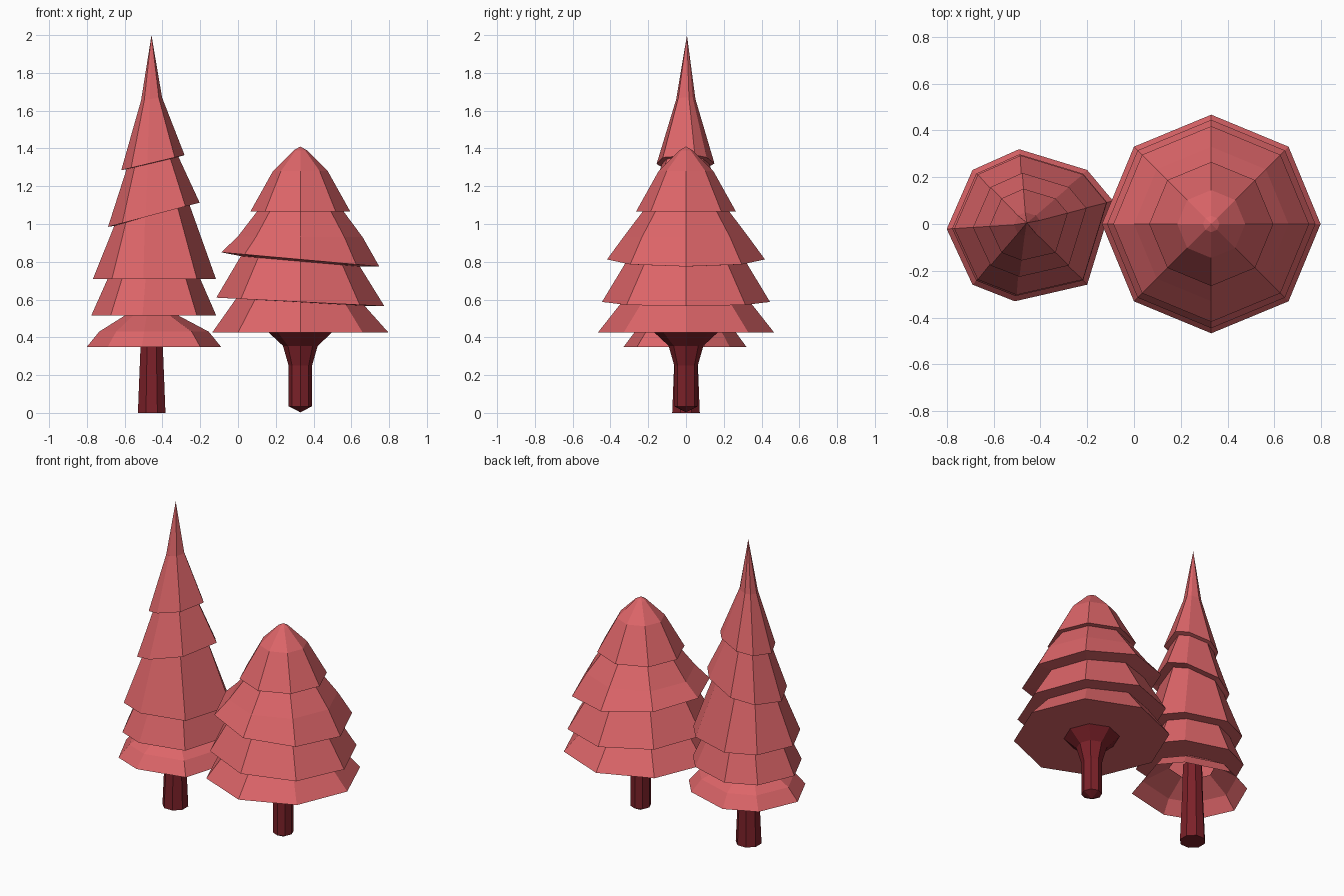
import bpy, bmesh
from math import cos, sin, pi

if "Cube" in bpy.data.objects:
    bpy.data.objects.remove(bpy.data.objects["Cube"])


def material(name, rgb):
    m = bpy.data.materials.new(name)
    m.diffuse_color = (*rgb, 1)
    m.use_nodes = True
    m.node_tree.nodes["Principled BSDF"].inputs["Base Color"].default_value = m.diffuse_color
    return m


def loft(name, outline, rings, mat, cap_bottom=True, tip=None, base_tip=None):
    """Stack of (x_left, z_left, x_right, z_right) rings of one unit outline."""
    bm = bmesh.new()
    loops = []
    for xl, zl, xr, zr in rings:
        cx, r, cz, dz = (xl + xr) / 2, (xr - xl) / 2, (zl + zr) / 2, (zr - zl) / 2
        loops.append([bm.verts.new((cx + r * u, r * v, cz + dz * u)) for u, v in outline])
    n = len(outline)
    for a, b in zip(loops, loops[1:]):
        for i in range(n):
            j = (i + 1) % n
            bm.faces.new((a[i], a[j], b[j], b[i]))
    if tip:
        t = bm.verts.new(tip)
        for i in range(n):
            bm.faces.new((loops[-1][i], loops[-1][(i + 1) % n], t))
    else:
        bm.faces.new(loops[-1])
    if base_tip:
        t = bm.verts.new(base_tip)
        for i in range(n):
            bm.faces.new((loops[0][(i + 1) % n], loops[0][i], t))
    elif cap_bottom:
        bm.faces.new(loops[0][::-1])
    bmesh.ops.recalc_face_normals(bm, faces=bm.faces)
    me = bpy.data.meshes.new(name)
    bm.to_mesh(me)
    bm.free()
    me.materials.append(mat)
    ob = bpy.data.objects.new(name, me)
    bpy.context.collection.objects.link(ob)
    return ob


def level(cx, profile):
    """Untilted rings from (radius, z) pairs."""
    return [(cx - r, z, cx + r, z) for r, z in profile]


foliage = material("foliage", (0.72, 0.13, 0.14))
bark = material("bark", (0.2, 0.015, 0.022))
octagon = [(cos(i * pi / 4), sin(i * pi / 4)) for i in range(8)]
octagon_flat = [(cos((i + .5) * pi / 4), sin((i + .5) * pi / 4)) for i in range(8)]
# slightly uneven outline of the tall tree, counter-clockwise
uneven = [(1, .28), (.69, .65), (-.13, .9), (-.69, .65),
          (-1, -.06), (-.69, -.73), (-.18, -.93), (.69, -.73)]

# wide tree foliage: four tiers, the middle two tilted
X = 0.33
wide = [(-.137, .425, .797, .425), (-.01, .605, .67, .567),
        (-.115, .61, .775, .565), (.015, .83, .645, .775),
        (-.088, .85, .748, .775), (0, .935, .66, .93)]
wide += level(X, [(.23, 1.065), (.265, 1.065), (.145, 1.28), (.035, 1.39)])
loft("wide_tree_foliage", octagon, wide, foliage, tip=(X, 0, 1.41))

# wide tree trunk: pointed foot, flared top
loft("wide_tree_trunk", octagon,
     level(X, [(.062, .035), (.062, .25), (.092, .355), (.167, .425)]),
     bark, base_tip=(X, 0, 0.003))

# tall tree foliage: five tiers, hollow underneath, upper ones tilted
tall = [(-.8, .35, -.09, .35), (-.735, .43, -.155, .43), (-.6, .515, -.315, .515),
        (-.777, .515, -.115, .515), (-.69, .71, -.2, .71),
        (-.768, .71, -.117, .71), (-.655, .99, -.258, 1.105),
        (-.688, .985, -.203, 1.113), (-.59, 1.29, -.315, 1.355),
        (-.618, 1.285, -.283, 1.365), (-.513, 1.655, -.402, 1.67)]
loft("tall_tree_foliage", uneven, tall, foliage, cap_bottom=False, tip=(-.458, .005, 2))

# tall tree trunk
loft("tall_tree_trunk", octagon_flat, level(-.457, [(.079, 0), (.064, .35), (.06, .52)]), bark)
